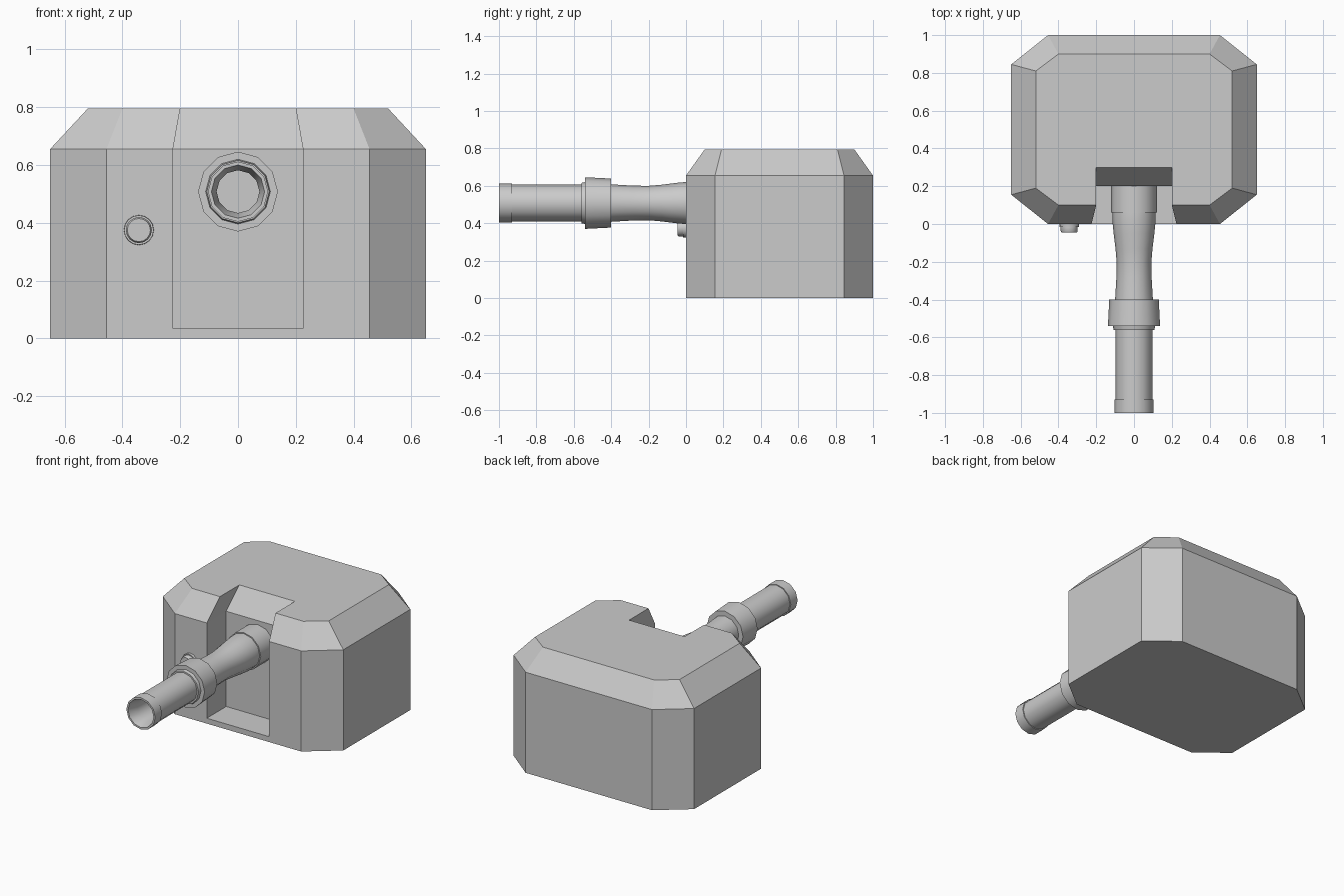
import bpy, bmesh, math

if "Cube" in bpy.data.objects:
    bpy.data.objects.remove(bpy.data.objects["Cube"])


def loft(name, loops):
    """Closed solid through stacked loops with equal vertex counts."""
    bm = bmesh.new()
    rings = [[bm.verts.new(p) for p in loop] for loop in loops]
    n = len(rings[0])
    for a, b in zip(rings, rings[1:]):
        for i in range(n):
            j = (i + 1) % n
            bm.faces.new((a[i], a[j], b[j], b[i]))
    bm.faces.new(rings[0][::-1])
    bm.faces.new(rings[-1])
    bmesh.ops.recalc_face_normals(bm, faces=bm.faces)
    me = bpy.data.meshes.new(name)
    bm.to_mesh(me)
    bm.free()
    ob = bpy.data.objects.new(name, me)
    bpy.context.collection.objects.link(ob)
    return ob


def octagon(x_out, x_in, y_end, y_side, z):
    """Chamfered footprint, mirrored about x = 0 and y = 0.5."""
    q = [(x_in, y_end), (x_out, y_side), (x_out, 1 - y_side), (x_in, 1 - y_end)]
    return [(x, y, z) for x, y in q] + [(-x, y, z) for x, y in reversed(q)]


def rect(x, y0, y1, z):
    return [(-x, y0, z), (x, y0, z), (x, y1, z), (-x, y1, z)]


def turned(name, cx, cz, profile, sides):
    """Round part along y from (y, radius) pairs."""
    ang = [2 * math.pi * i / sides for i in range(sides)]
    ob = loft(name, [[(cx + r * math.cos(a), y, cz + r * math.sin(a)) for a in ang]
                     for y, r in profile])
    bpy.ops.object.select_all(action='DESELECT')
    ob.select_set(True)
    bpy.context.view_layer.objects.active = ob
    bpy.ops.object.shade_smooth_by_angle(angle=math.radians(35))
    return ob


# Chamfered housing
housing = loft("housing", [octagon(0.65, 0.455, 0, 0.155, 0),
                           octagon(0.65, 0.455, 0, 0.155, 0.655),
                           octagon(0.52, 0.40, 0.10, 0.19, 0.795)])

# Front recess, narrowing and sloping back at the top
recess = loft("recess_cutter", [rect(0.225, -0.1, 0.2, 0.035),
                                rect(0.225, -0.1, 0.2, 0.655),
                                rect(0.20, -0.1, 0.3, 0.795),
                                rect(0.20, -0.1, 0.3, 0.9)])
cut = housing.modifiers.new("recess", 'BOOLEAN')
cut.operation = 'DIFFERENCE'
cut.solver = 'EXACT'
cut.object = recess
bpy.context.view_layer.objects.active = housing
bpy.ops.object.modifier_apply(modifier=cut.name)
bpy.data.objects.remove(recess)

# Spout with collar and hollow tip
turned("spout", 0, 0.508, [
    (0.21, 0.122), (0.06, 0.122), (0.06, 0.115), (0.025, 0.115),
    (-0.05, 0.108), (-0.13, 0.098), (-0.2, 0.092), (-0.28, 0.093), (-0.4, 0.1),
    (-0.4, 0.131), (-0.54, 0.138), (-0.54, 0.112), (-0.56, 0.108),
    (-0.56, 0.098), (-0.93, 0.098), (-0.93, 0.104), (-1.0, 0.104),
    (-1.0, 0.092), (-0.93, 0.074), (-0.8, 0.074)], 12)

# Button on the front
turned("button", -0.343, 0.375, [
    (0.02, 0.053), (-0.016, 0.051), (-0.016, 0.045),
    (-0.038, 0.045), (-0.046, 0.04)], 16)
